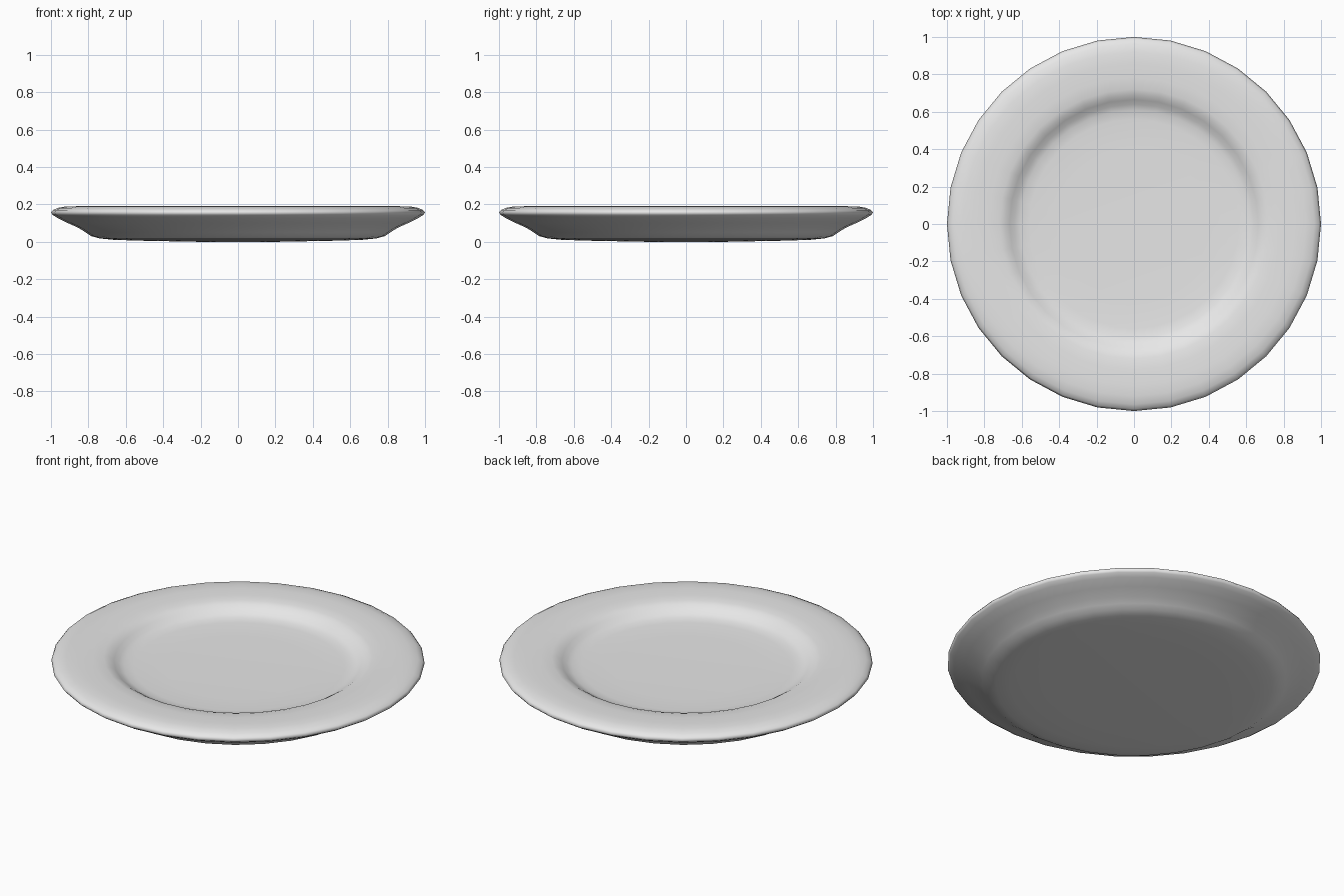
import bpy, bmesh, math

if "Cube" in bpy.data.objects:
    bpy.data.objects.remove(bpy.data.objects["Cube"], do_unlink=True)

SIDES = 32

# Glaze colour
glaze = bpy.data.materials.new("pale grey glaze")
glaze.use_nodes = True
colour = (0.8, 0.8, 0.8, 1)
glaze.diffuse_color = colour
glaze.node_tree.nodes["Principled BSDF"].inputs["Base Color"].default_value = colour

# Plate section (radius, height): underside centre, foot, rim, well
profile = [
    (0, 0), (0.22, 0), (0.49, 0.005), (0.66, 0.01), (0.74, 0.018),
    (0.785, 0.03), (0.815, 0.05), (0.85, 0.073), (0.91, 0.1),
    (0.965, 0.127), (0.99, 0.143), (1, 0.156), (0.99, 0.169),
    (0.965, 0.181), (0.92, 0.189), (0.86, 0.19), (0.78, 0.188),
    (0.72, 0.184), (0.69, 0.175), (0.665, 0.16), (0.64, 0.143),
    (0.61, 0.132), (0.56, 0.127), (0.4, 0.124), (0, 0.122),
]

# Revolve the section around z
bm = bmesh.new()
verts = [bm.verts.new((r, 0, z)) for r, z in profile]
edges = [bm.edges.new(pair) for pair in zip(verts, verts[1:])]
bmesh.ops.spin(bm, geom=verts + edges, cent=(0, 0, 0), axis=(0, 0, 1),
               angle=math.tau, steps=SIDES, use_merge=False)
bmesh.ops.remove_doubles(bm, verts=bm.verts[:], dist=0.0005)
bmesh.ops.recalc_face_normals(bm, faces=bm.faces[:])
for face in bm.faces:
    face.smooth = True

mesh = bpy.data.meshes.new("dinner_plate")
bm.to_mesh(mesh)
bm.free()
mesh.materials.append(glaze)
plate = bpy.data.objects.new("dinner_plate", mesh)
bpy.context.collection.objects.link(plate)
